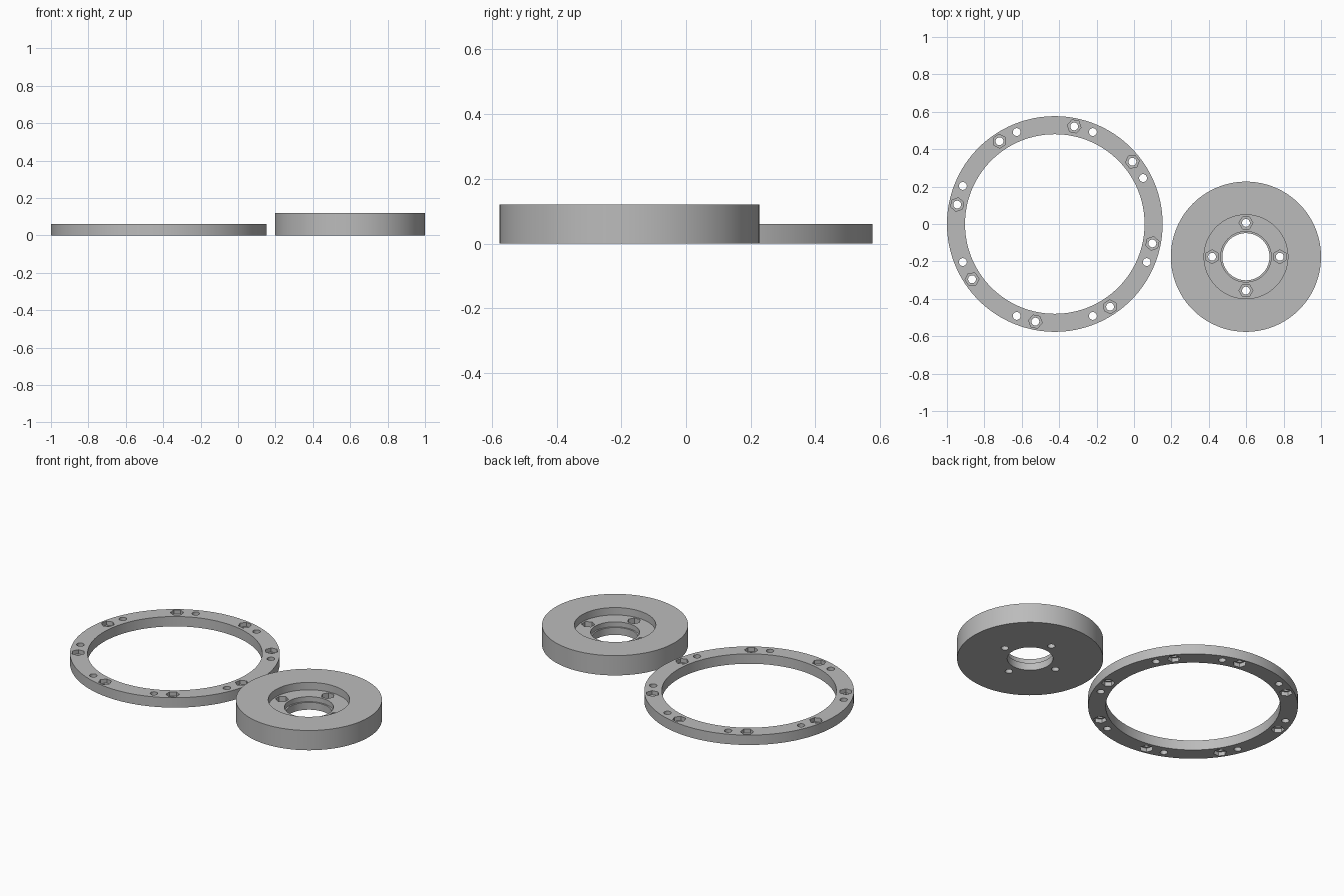
import bpy
import bmesh
from math import radians, cos, sin, pi
from mathutils import Matrix, Vector

cube = bpy.data.objects.get("Cube")
if cube:
    bpy.data.objects.remove(cube, do_unlink=True)

grey = bpy.data.materials.new("neutral grey")
grey.use_nodes = True
colour = (0.5, 0.5, 0.5, 1)
grey.diffuse_color = colour
grey.node_tree.nodes["Principled BSDF"].inputs["Base Color"].default_value = colour

HOLE, NUT = 0.021, 0.037      # radii of the bolt holes and nut pockets


def prisms(name, spots, radius, z0, z1, sides):
    """One mesh of upright prisms; each spot is (position, turn)."""
    bm = bmesh.new()
    for pos, turn in spots:
        place = Matrix.Translation((pos.x, pos.y, (z0 + z1) / 2)) @ Matrix.Rotation(turn, 4, "Z")
        bmesh.ops.create_cone(bm, cap_ends=True, segments=sides, radius1=radius,
                              radius2=radius, depth=z1 - z0, matrix=place)
    mesh = bpy.data.meshes.new(name)
    bm.to_mesh(mesh)
    bm.free()
    mesh.materials.append(grey)
    obj = bpy.data.objects.new(name, mesh)
    bpy.context.collection.objects.link(obj)
    return obj


def cut(body, spots, radius, z0, z1, sides):
    cutter = prisms("cutter", spots, radius, z0, z1, sides)
    cutter.hide_render = True
    mod = body.modifiers.new("cut", "BOOLEAN")
    mod.operation, mod.solver, mod.object = "DIFFERENCE", "EXACT", cutter
    bpy.context.view_layer.objects.active = body
    bpy.ops.object.modifier_apply(modifier=mod.name)
    bpy.data.objects.remove(cutter, do_unlink=True)


def around(centre, radius, degrees):
    return [(centre + Vector((cos(a), sin(a))) * radius, a) for a in map(radians, degrees)]


def finish(body):
    bpy.ops.object.select_all(action="DESELECT")
    body.select_set(True)
    bpy.context.view_layer.objects.active = body
    bpy.ops.object.shade_smooth_by_angle(angle=pi / 6)


# Thin ring: eight pairs of holes, the first pair shifted by five degrees
centre = Vector((-0.4235, 0))
shift = [5] + [0] * 7
plain = around(centre, 0.532, [22.5 + 45 * k + s for k, s in enumerate(shift)])
bolts = around(centre, 0.532, [33.75 + 45 * k + s for k, s in enumerate(shift)])
ring = prisms("mounting_ring", [(centre, 0)], 0.5765, 0, 0.06, 128)
cut(ring, [(centre, 0)], 0.48, -0.1, 0.2, 128)
cut(ring, plain + bolts, HOLE, -0.1, 0.2, 24)
cut(ring, bolts, NUT, 0.036, 0.2, 6)
cut(ring, bolts, NUT, -0.1, 0.024, 6)
finish(ring)

# Thick hub: round recess, stepped bore and four bolts with nut pockets
centre = Vector((0.5985, -0.175))
bolts = around(centre, 0.181, range(0, 360, 90))
hub = prisms("hub_disc", [(centre, 0)], 0.4015, 0, 0.12, 128)
cut(hub, [(centre, 0)], 0.224, 0.075, 0.2, 96)
cut(hub, [(centre, 0)], 0.126, -0.1, 0.2, 64)
cut(hub, [(centre, 0)], 0.135, 0.045, 0.2, 64)
cut(hub, bolts, HOLE, -0.1, 0.2, 24)
cut(hub, bolts, NUT, 0.04, 0.2, 6)
finish(hub)
